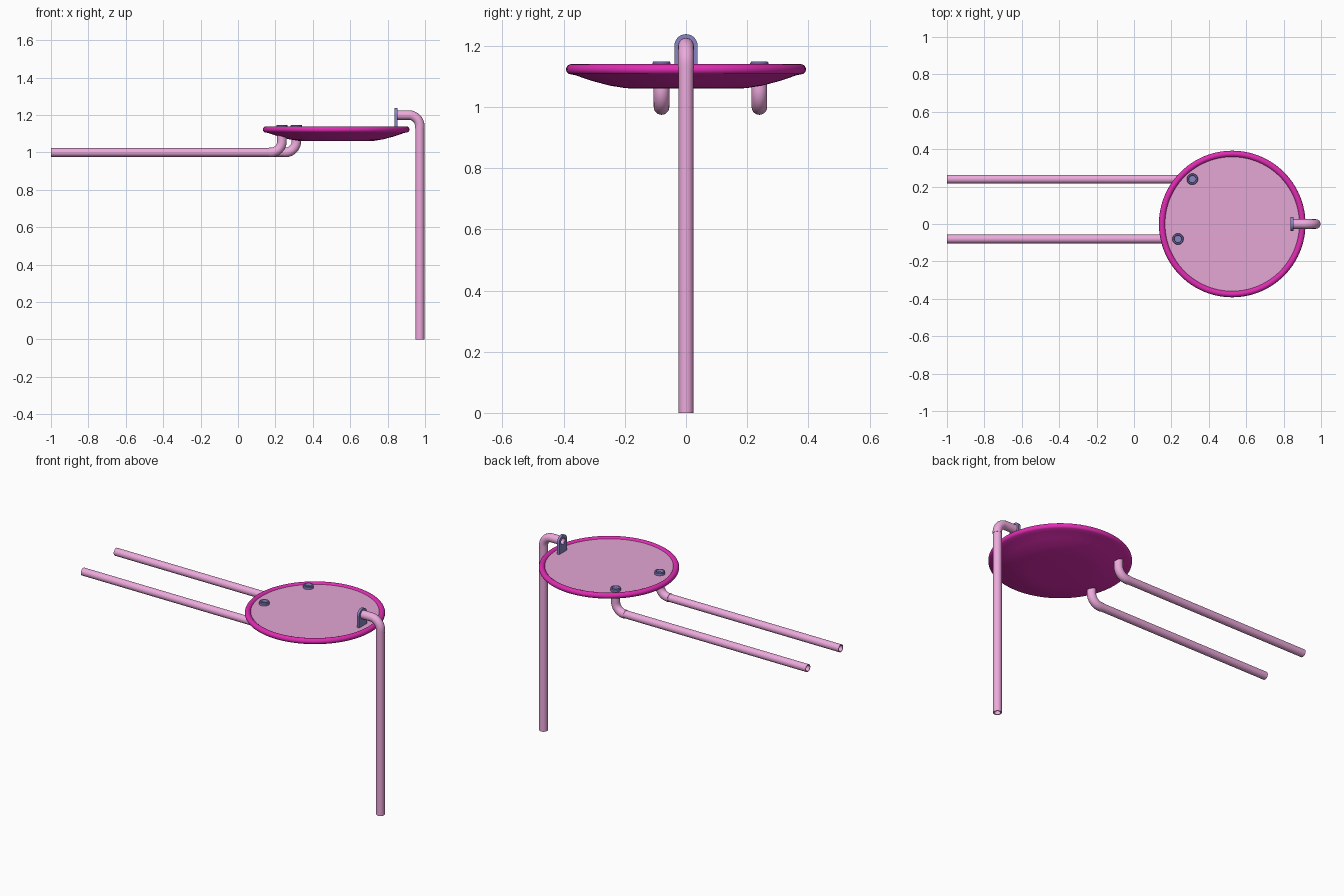
import bpy, bmesh, math
from mathutils import Vector

if "Cube" in bpy.data.objects:
    bpy.data.objects.remove(bpy.data.objects["Cube"])


def material(name, rgb):
    m = bpy.data.materials.new(name)
    m.diffuse_color = (*rgb, 1)
    m.use_nodes = True
    m.node_tree.nodes["Principled BSDF"].inputs["Base Color"].default_value = m.diffuse_color
    return m


PINK = material("pipe_pink", (0.85, 0.40, 0.72))
WATER = material("water_pink", (0.78, 0.38, 0.66))
MAGENTA = material("basin_magenta", (0.75, 0.025, 0.45))
VIOLET = material("fitting_violet", (0.25, 0.23, 0.55))


def finish(name, bm, mat, angle=35):
    bmesh.ops.remove_doubles(bm, verts=bm.verts, dist=1e-6)
    bmesh.ops.recalc_face_normals(bm, faces=bm.faces)
    me = bpy.data.meshes.new(name)
    bm.to_mesh(me)
    bm.free()
    ob = bpy.data.objects.new(name, me)
    bpy.context.collection.objects.link(ob)
    me.materials.append(mat)
    bpy.ops.object.select_all(action='DESELECT')
    ob.select_set(True)
    bpy.context.view_layer.objects.active = ob
    bpy.ops.object.shade_smooth_by_angle(angle=math.radians(angle))
    return ob


def bridge(bm, rings, closed):
    n = len(rings[0])
    pairs = list(zip(rings, rings[1:])) + ([(rings[-1], rings[0])] if closed else [])
    for a, b in pairs:
        for i in range(n):
            j = (i + 1) % n
            bm.faces.new((a[i], a[j], b[j], b[i]))


def lathe(name, profile, centre, mat, seg=64, closed=False):
    """Revolve (radius, z) points around a vertical axis."""
    bm = bmesh.new()
    ang = [2 * math.pi * i / seg for i in range(seg)]
    rings = [[bm.verts.new((centre[0] + r * math.cos(a), centre[1] + r * math.sin(a), z))
              for a in ang] for r, z in profile]
    bridge(bm, rings, closed)
    if not closed:
        bm.faces.new(rings[0])
        bm.faces.new(rings[-1])
    return finish(name, bm, mat)


def tube(name, path, y, r_out, r_in, mat, seg=28):
    """Hollow tube along (x, z) path points in a plane of constant y."""
    bm = bmesh.new()
    pts = [Vector((x, y, z)) for x, z in path]
    rows = []
    for r in (r_out, r_in):
        row = []
        for i, p in enumerate(pts):
            t = (pts[min(i + 1, len(pts) - 1)] - pts[max(i - 1, 0)]).normalized()
            side = Vector((0, 1, 0))
            up = t.cross(side)
            row.append([bm.verts.new(p + r * (side * math.cos(a) + up * math.sin(a)))
                        for a in (2 * math.pi * k / seg for k in range(seg))])
        rows.append(row)
    bridge(bm, rows[0] + rows[1][::-1], True)
    return finish(name, bm, mat)


def arc(cx, cz, r, a0, a1, n=14):
    return [(cx + r * math.cos(math.radians(a0 + (a1 - a0) * i / n)),
             cz + r * math.sin(math.radians(a0 + (a1 - a0) * i / n))) for i in range(n + 1)]


# Shallow basin with rounded rim, and the flat surface inside it
CX = 0.525
rim = arc(0.375, 1.123, 0.017, -60, 120, 10)
lathe("basin", [(0.17, 1.06), (0.20, 1.062), (0.25, 1.070), (0.31, 1.086), (0.362, 1.104)]
      + rim + [(0.36, 1.132), (0.355, 1.118), (0.30, 1.095), (0.19, 1.072)],
      (CX, 0), MAGENTA, 96)
lathe("water_surface", [(0.359, 1.128), (0.359, 1.131)], (CX, 0), WATER, 96)

# Two drain pipes with elbows, collars and drain rings
BEND = 0.06
for tag, x, y in (("front", 0.235, -0.08), ("back", 0.312, 0.24)):
    start = x - BEND
    tube(tag + "_drain_pipe", [(-1, 1.0), (start, 1.0)], y, 0.023, 0.018, PINK)
    tube(tag + "_drain_elbow",
         [(start - 0.01, 1.0)] + arc(start, 1.0 + BEND, BEND, -90, 0) + [(x, 1.14)],
         y, 0.0255, 0.019, PINK)
    lathe(tag + "_drain_ring",
          [(0.019, 1.125), (0.030, 1.125), (0.030, 1.144), (0.027, 1.148),
           (0.021, 1.148), (0.019, 1.145)], (x, y), VIOLET, 32, True)
    lathe(tag + "_drain_plug", [(0.0195, 1.126), (0.0195, 1.134)], (x, y), VIOLET, 32)

# Upright supply pipe and its elbow
PX, PZ = 0.972, 1.2
tube("supply_pipe", [(PX, 0), (PX, PZ - BEND)], 0, 0.024, 0.018, PINK)
tube("supply_elbow",
     [(PX, PZ - BEND - 0.012)] + arc(PX - BEND, PZ - BEND, BEND, 0, 90) + [(0.842, PZ)],
     0, 0.0255, 0.019, PINK)

# Arched bracket plate with a round hole, standing on the basin
R, DROP = 0.038, 0.070
corner = math.atan2(DROP, R)
angles = ([math.pi * i / 24 for i in range(25)]
          + [math.pi + corner * f for f in (0.33, 0.66, 1)]
          + [1.5 * math.pi, 2 * math.pi - corner]
          + [2 * math.pi - corner * f for f in (0.66, 0.33)])
bm = bmesh.new()
rings = []
for x, outer in ((0.838, True), (0.853, True), (0.853, False), (0.838, False)):
    ring = []
    for a in angles:
        c, s = math.cos(a), math.sin(a)
        d = 0.020
        if outer:
            d = R if s > -1e-6 else min(R / max(abs(c), 1e-6), DROP / -s)
        ring.append(bm.verts.new((x, d * c, PZ + d * s)))
    rings.append(ring)
bridge(bm, rings, True)
finish("supply_bracket", bm, VIOLET)
